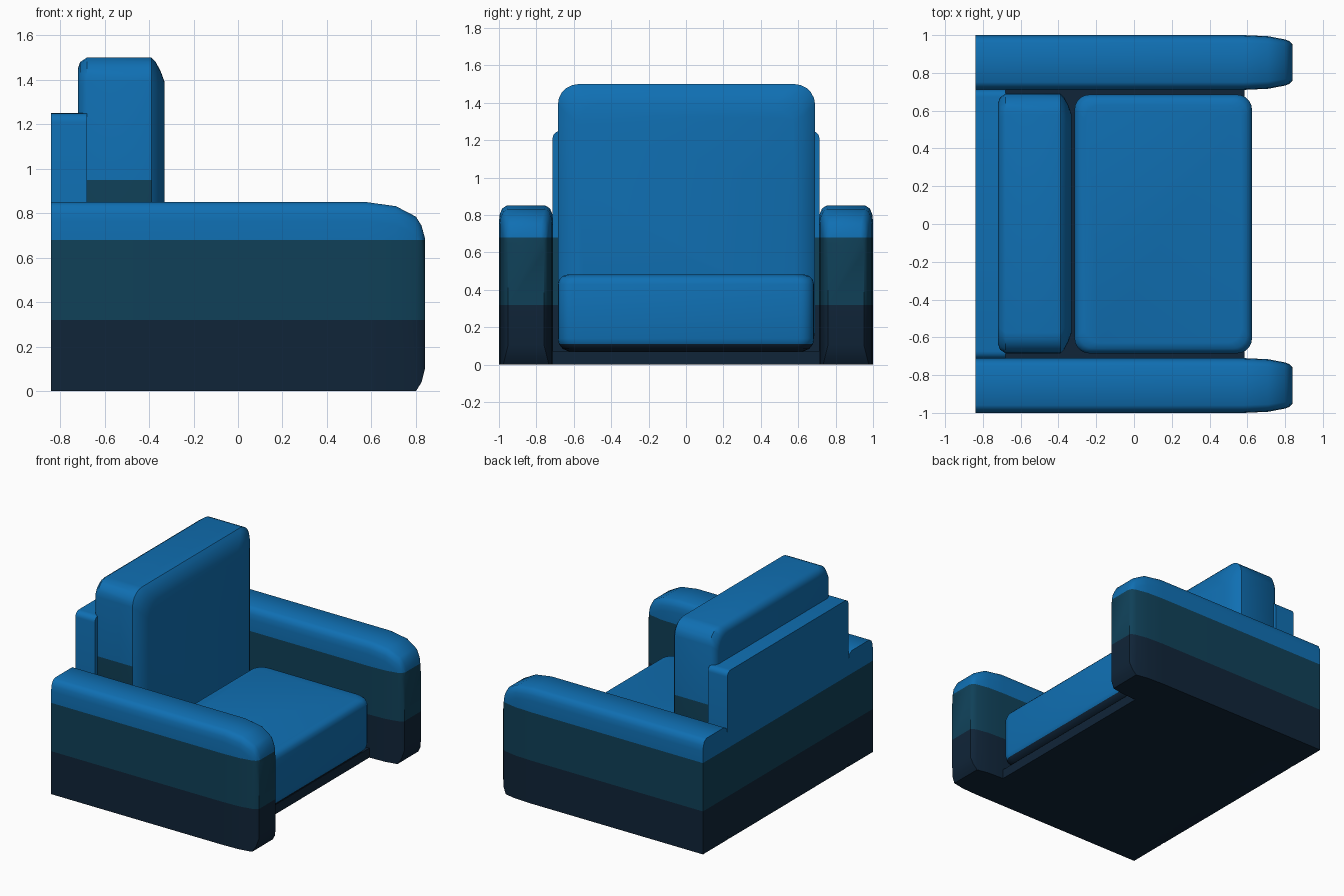
import bpy, bmesh, math

if "Cube" in bpy.data.objects:
    bpy.data.objects.remove(bpy.data.objects["Cube"])


def material(name, rgb):
    m = bpy.data.materials.new(name)
    m.diffuse_color = (*rgb, 1.0)
    m.use_nodes = True
    m.node_tree.nodes["Principled BSDF"].inputs["Base Color"].default_value = m.diffuse_color
    return m


BLUE, TEAL, NAVY = 0, 1, 2
MATS = [material("bright blue", (0.005, 0.16, 0.45)),
        material("dark teal", (0.005, 0.052, 0.098)),
        material("navy", (0.005, 0.018, 0.04))]


def rounded_rect(a0, a1, b0, b1, r, n=5):
    """Counter-clockwise rounded rectangle in two coordinates."""
    pts = []
    corners = [(a1 - r, b0 + r, -90), (a1 - r, b1 - r, 0),
               (a0 + r, b1 - r, 90), (a0 + r, b0 + r, 180)]
    for ca, cb, start in corners:
        for i in range(n + 1):
            t = math.radians(start + 90 * i / n)
            pts.append((ca + r * math.cos(t), cb + r * math.sin(t)))
    return pts


def loft(name, rings, rule, cuts=(), angle=40):
    """Skin closed rings, cap the ends, cut at heights and colour faces by rule."""
    bm = bmesh.new()
    loops = [[bm.verts.new(p) for p in ring] for ring in rings]
    n = len(loops[0])
    for a, b in zip(loops, loops[1:]):
        for i in range(n):
            j = (i + 1) % n
            bm.faces.new((a[i], a[j], b[j], b[i]))
    bm.faces.new(loops[0])
    bm.faces.new(loops[-1])
    for z in cuts:
        bmesh.ops.bisect_plane(bm, geom=bm.verts[:] + bm.edges[:] + bm.faces[:],
                               plane_co=(0, 0, z), plane_no=(0, 0, 1))
    bmesh.ops.recalc_face_normals(bm, faces=bm.faces[:])
    for f in bm.faces:
        f.material_index = rule(f.calc_center_bounds())
    me = bpy.data.meshes.new(name)
    bm.to_mesh(me)
    bm.free()
    for m in MATS:
        me.materials.append(m)
    me.shade_smooth()
    me.set_sharp_from_angle(angle=math.radians(angle))
    ob = bpy.data.objects.new(name, me)
    bpy.context.collection.objects.link(ob)
    return ob


def bands(c):
    return NAVY if c.z < 0.32 else TEAL if c.z < 0.68 else BLUE


# Arms: upright section that shrinks into a rounded front end
STATIONS = [(-0.84, 0.145, 0.0, 0.85), (0.58, 0.145, 0.0, 0.85),
            (0.71, 0.139, 0.0, 0.832), (0.80, 0.122, 0.0, 0.785),
            (0.825, 0.112, 0.04, 0.745), (0.84, 0.097, 0.10, 0.69)]
for side, label in ((1, "left"), (-1, "right")):
    rings = []
    for x, w, low, top in STATIONS:
        half = [(w, low), (w, top - 0.085), (w * 0.97, top - 0.045),
                (w * 0.88, top - 0.015), (w * 0.72, top)]
        outline = half + [(-y, z) for y, z in reversed(half)]
        rings.append([(x, side * 0.855 + y, z) for y, z in outline])
    loft(label + "_arm", rings, bands, (0.32, 0.68))

# Back panel
panel = rounded_rect(-0.713, 0.713, 0.0, 1.25, 0.04)
loft("back_panel", [[(x, y, z) for y, z in panel] for x in (-0.84, -0.68)],
     bands, (0.32, 0.68))

# Low base between the arms
loft("base", [[(x, y, z) for x, y in ((-0.838, -0.72), (0.585, -0.72),
                                      (0.585, 0.72), (-0.838, 0.72))]
              for z in (0.0, 0.07)], lambda c: NAVY)

# Back cushion: rounded slab with a wider roll on the front
rings = []
for x, d in ((-0.72, 0.05), (-0.71, 0.02), (-0.68, 0.0), (-0.39, 0.0),
             (-0.37, 0.02), (-0.348, 0.06), (-0.33, 0.11)):
    rings.append([(x, y, z) for y, z in
                  rounded_rect(-0.685 + d, 0.69 - d, 0.07 + d, 1.50 - d, 0.11)])
loft("back_cushion", rings,
     lambda c: TEAL if c.z < 0.95 and -0.70 < c.x < -0.385 else BLUE, (0.95,))

# Seat cushion
rings = []
for z, d in ((0.07, 0.06), (0.085, 0.025), (0.11, 0.006), (0.14, 0.0),
             (0.43, 0.0), (0.457, 0.008), (0.474, 0.025), (0.482, 0.055)):
    rings.append([(x, y, z) for x, y in
                  rounded_rect(-0.315 + d, 0.625 - d, -0.685 + d, 0.685 - d, 0.08)])
loft("seat_cushion", rings, lambda c: NAVY if c.z < 0.1 else BLUE)
